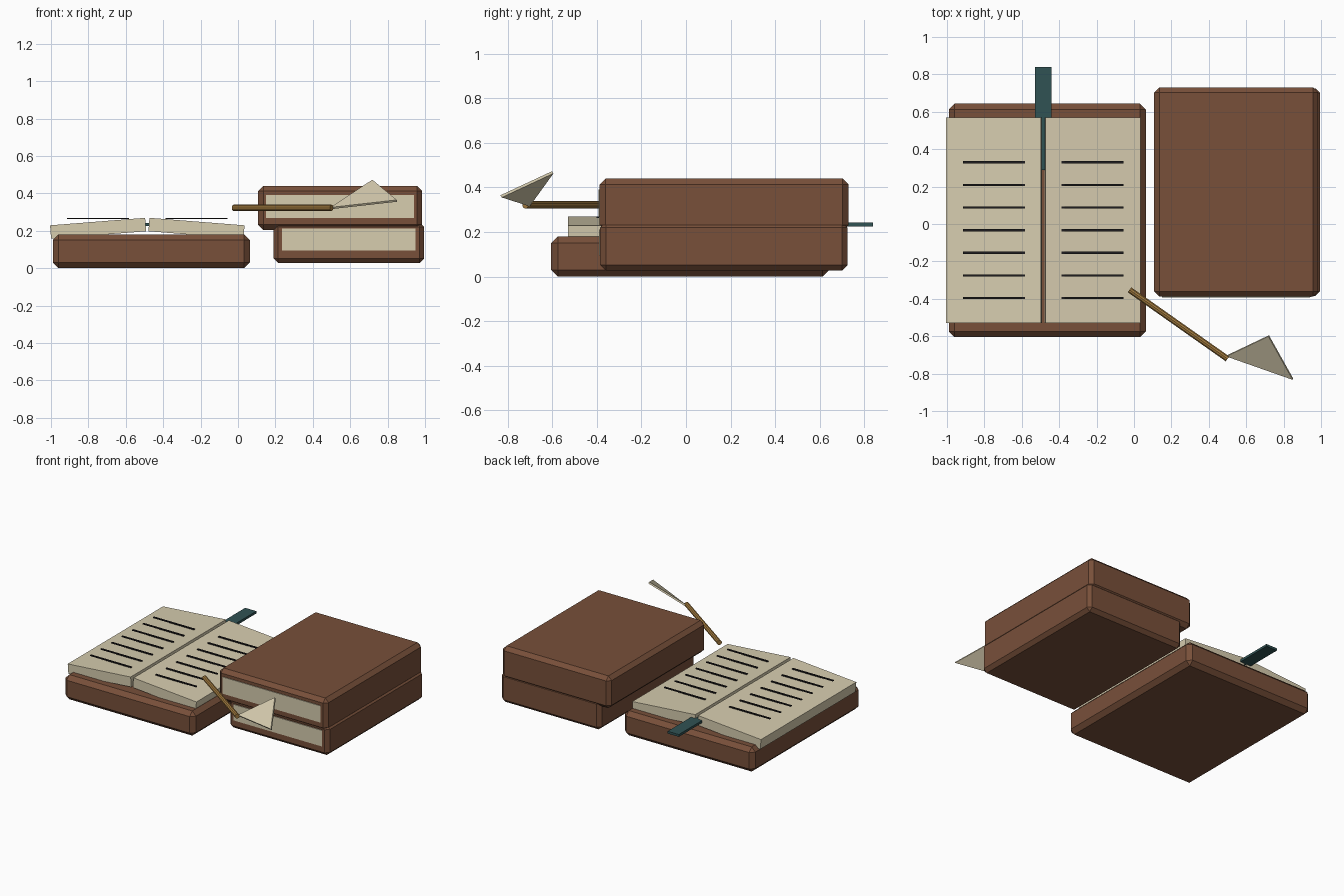
import bpy, math
from mathutils import Vector

if "Cube" in bpy.data.objects:
    bpy.data.objects.remove(bpy.data.objects["Cube"])


def material(name, rgb):
    m = bpy.data.materials.new(name)
    m.diffuse_color = (*rgb, 1)
    m.use_nodes = True
    m.node_tree.nodes["Principled BSDF"].inputs["Base Color"].default_value = m.diffuse_color
    return m


LEATHER = material("brown leather", (0.188, 0.08, 0.042))
PAPER = material("cream paper", (0.68, 0.61, 0.43))
RIBBON = material("dark teal ribbon", (0.03, 0.085, 0.088))
INK = material("black ink", (0.013, 0.012, 0.013))
BRASS = material("brass", (0.37, 0.2, 0.05))


def box(name, lo, hi, mat, bevel=0, tilt=0):
    """Box between two corners, optionally chamfered and tilted about y."""
    lo, hi = Vector(lo), Vector(hi)
    bpy.ops.mesh.primitive_cube_add(size=1, location=(lo + hi) / 2, rotation=(0, tilt, 0))
    ob = bpy.context.object
    ob.name = name
    ob.scale = hi - lo
    bpy.ops.object.transform_apply(location=False, rotation=False, scale=True)
    ob.data.materials.append(mat)
    if bevel:
        mod = ob.modifiers.new("chamfer", 'BEVEL')
        mod.width = bevel
        mod.segments = 1
    return ob


# open book: cover, two tilted page blocks, ruled lines, ribbon
box("open_book_cover", (-0.99, -0.605, 0), (0.063, 0.643, 0.18), LEATHER, 0.03)
for side, cx, sign in (("left", -0.748, -1), ("right", -0.222, 1)):
    box(side + "_pages", (cx - 0.255, -0.53, 0.177), (cx + 0.255, 0.57, 0.249),
        PAPER, tilt=sign * math.radians(4.5))
    for i in range(7):
        y = 0.33 - i * 0.121
        box(f"{side}_text_line_{i}", (cx - 0.165, y - 0.006, 0.262),
            (cx + 0.165, y + 0.006, 0.269), INK)
box("ribbon_bookmark", (-0.53, 0.29, 0.225), (-0.44, 0.84, 0.242), RIBBON)

# two stacked closed books with page blocks showing at the front
box("lower_book_cover", (0.19, -0.385, 0.027), (0.995, 0.725, 0.245), LEATHER, 0.025)
box("lower_book_pages", (0.235, -0.39, 0.095), (0.95, -0.3, 0.212), PAPER)
box("upper_book_cover", (0.108, -0.388, 0.205), (0.985, 0.73, 0.44), LEATHER, 0.027)
box("upper_book_pages", (0.15, -0.393, 0.268), (0.94, -0.3, 0.39), PAPER)

# quill shaft
a, b = Vector((-0.024, -0.352, 0.322)), Vector((0.5, -0.721, 0.322))
bpy.ops.mesh.primitive_cylinder_add(vertices=10, radius=0.017, depth=(b - a).length,
                                    location=(a + b) / 2)
shaft = bpy.context.object
shaft.name = "quill_shaft"
shaft.rotation_mode = 'QUATERNION'
shaft.rotation_quaternion = (b - a).to_track_quat('Z', 'Y')
shaft.data.materials.append(BRASS)

# quill feather: thin triangular plate
tri = [Vector(p) for p in ((0.495, -0.705, 0.32), (0.85, -0.83, 0.36), (0.72, -0.598, 0.468))]
n = (tri[1] - tri[0]).cross(tri[2] - tri[0]).normalized() * 0.006
mesh = bpy.data.meshes.new("quill_feather")
mesh.from_pydata([p - n for p in tri] + [p + n for p in tri], [],
                 [(2, 1, 0), (3, 4, 5), (0, 1, 4, 3), (1, 2, 5, 4), (2, 0, 3, 5)])
feather = bpy.data.objects.new("quill_feather", mesh)
bpy.context.collection.objects.link(feather)
mesh.materials.append(PAPER)
